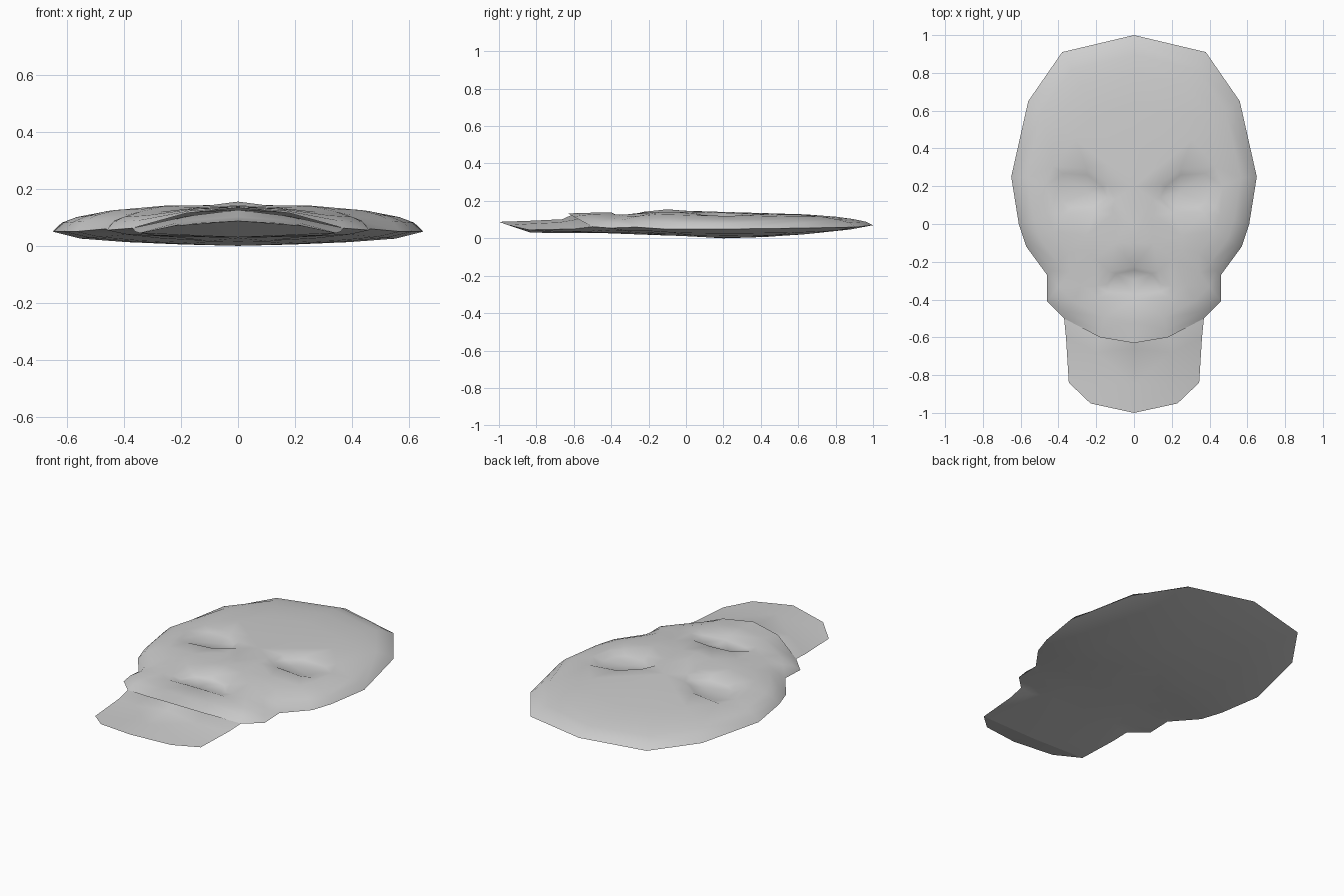
import bpy, bmesh
from mathutils import Vector
from mathutils.geometry import delaunay_2d_cdt

cube = bpy.data.objects.get("Cube")
if cube:
    bpy.data.objects.remove(cube, do_unlink=True)

CY = 0.2  # centre of the ring pattern

grey = bpy.data.materials.new("light_grey")
grey.use_nodes = True
grey.diffuse_color = (0.62, 0.62, 0.62, 1)
grey.node_tree.nodes["Principled BSDF"].inputs["Base Color"].default_value = grey.diffuse_color


def mirror(half):
    """Close a half outline that runs from x = 0 to x = 0."""
    return half + [(-x, y, z) for x, y, z in reversed(half) if x > 0]


def lerp(table, v):
    """Read a height off a list of (position, height) stops."""
    for (a, za), (b, zb) in zip(table, table[1:]):
        if v <= b:
            t = max(0, (v - a) / (b - a))
            return za + (zb - za) * t
    return table[-1][1]


def sheet(bm, loops, points=(), flip=False):
    """Triangulate closed loops and loose points; the first loop is the border."""
    verts, edges = [], []
    for loop in loops:
        n, start = len(loop), len(verts)
        edges += [(start + i, start + (i + 1) % n) for i in range(n)]
        verts += loop
    verts += list(points)
    flat = [Vector(v[:2]) for v in verts]
    out, _, faces, origin, _, _ = delaunay_2d_cdt(flat, edges, [], 1, 1e-5)
    new = [bm.verts.new((p.x, p.y, verts[o[0]][2])) for p, o in zip(out, origin)]
    for f in faces:
        bm.faces.new([new[i] for i in (reversed(f) if flip else f)])


def finish(name, bm):
    bmesh.ops.remove_doubles(bm, verts=bm.verts, dist=0.0005)
    mesh = bpy.data.meshes.new(name)
    bm.to_mesh(mesh)
    bm.free()
    mesh.materials.append(grey)
    obj = bpy.data.objects.new(name, mesh)
    bpy.context.collection.objects.link(obj)
    bpy.ops.object.select_all(action='DESELECT')
    obj.select_set(True)
    bpy.context.view_layer.objects.active = obj
    bpy.ops.object.shade_smooth_by_angle(angle=0.9)


# Outlines: the skull side is shared, then jaw or neck closes it
skull = [(0, 1, .07), (.38, .91, .06), (.56, .65, .055), (.65, .25, .05),
         (.61, 0, .05), (.57, -.12, .05), (.46, -.27, .06), (.46, -.41, .055),
         (.37, -.5, .062)]
neck_side = [(.36, -.6, .05), (.345, -.84, .045)]
neck_tip = [(.23, -.95, .07), (0, -1, .088)]
heel = (0, -.83, .03)
head_rim = mirror(skull + [(.18, -.6, .115), (0, -.63, .133)])
base_rim = mirror(skull + neck_side + [heel])

ridge = [(-.63, .136), (-.42, .142), (-.3, .136), (-.1, .155), (0, .148),
         (.2, .141), (.6, .137), (1, .125)]
swell = [(0, 1), (.55, .88), (.75, .75), (.87, .56), (.95, .34), (1, 0)]


def face_height(x, y):
    """Height of the undented face: rim height swelling up to the ridge."""
    dy = y - CY
    for a, b in zip(head_rim, head_rim[1:] + head_rim[:1]):
        ay, by = a[1] - CY, b[1] - CY
        det = a[0] * by - b[0] * ay
        u = (x * by - b[0] * dy) / det
        w = (a[0] * dy - x * ay) / det
        if u >= -1e-6 and w >= -1e-6 and u + w > 1e-6:
            rim = (u * a[2] + w * b[2]) / (u + w)
            return rim + (lerp(ridge, y) - rim) * lerp(swell, u + w)
    return lerp(ridge, y)


def in_feature(x, y):
    eye = ((abs(x) - .29) / .22) ** 2 + ((y - .18) / .16) ** 2
    mouth = (x / .25) ** 2 + ((y + .31) / .12) ** 2
    return min(eye, mouth) < 1


def dent(outline, centre, depth):
    """An outline on the face and a smaller sunken loop inside it."""
    cx, cy = centre
    outer = [(x, y, face_height(x, y)) for x, y in outline]
    inner = [(cx + (x - cx) * .72, cy + (y - cy) * .72) for x, y in outline]
    inner = [(x, y, face_height(x, y) - depth) for x, y in inner]
    return [outer, inner, ], (cx, cy, face_height(cx, cy) - depth * 1.2)


# Head: swelling face with eye sockets and mouth
eye = [(.1, .13), (.14, .21), (.25, .295), (.43, .305), (.47, .2),
       (.43, .09), (.37, .055), (.21, .06)]
mouth = [(0, -.225), (.13, -.25), (.2, -.33), (.19, -.385), (0, -.4),
         (-.19, -.385), (-.2, -.33), (-.13, -.25)]
loops, points = [head_rim], []
for outline, centre, depth in (
        (eye, (.24, .17), .018),
        ([(-x, y) for x, y in eye], (-.24, .17), .018),
        (mouth, (0, -.295), .014)):
    pair, middle = dent(outline, centre, depth)
    loops += pair
    points.append(middle)
for s in (.95, .87, .75, .55, .25):
    for x, y, _ in head_rim:
        px, py = x * s, CY + (y - CY) * s
        if not in_feature(px, py):
            points.append((px, py, face_height(px, py)))
points.append((0, CY, face_height(0, CY)))
points.append((0, -.1, .155))
points += [(x, -.1, .142) for x in (-.1, .1)]
bm = bmesh.new()
sheet(bm, loops, points)

# Underside: shallow bowl below head and neck
keel = [(-.83, .03), (-.3, .025), (.1, .002), (.3, 0), (.6, .006), (.87, .025)]
points = [(0, CY, 0)]
for s, fall in ((.85, .5), (.6, .75), (.3, .92)):
    for x, y, z in base_rim:
        py = CY + (y - CY) * s
        points.append((x * s, py, z + (lerp(keel, py) - z) * fall))
sheet(bm, [base_rim], points, flip=True)
finish("head", bm)

# Neck: upper surface tucked under the chin, with a bevelled end
bm = bmesh.new()
top = mirror([(0, -.5, .11), skull[-1]] + neck_side + neck_tip)
mid = [(.18, -.57, .104), (.2, -.68, .085), (.2, -.85, .077)]
points = mid + [(-x, y, z) for x, y, z in mid]
points += [(0, -.61, .126), (0, -.66, .102), (0, -.85, .093)]
sheet(bm, [top], points)
end = mirror([heel, neck_side[-1]] + neck_tip)
sheet(bm, [end], flip=True)
finish("neck", bm)
